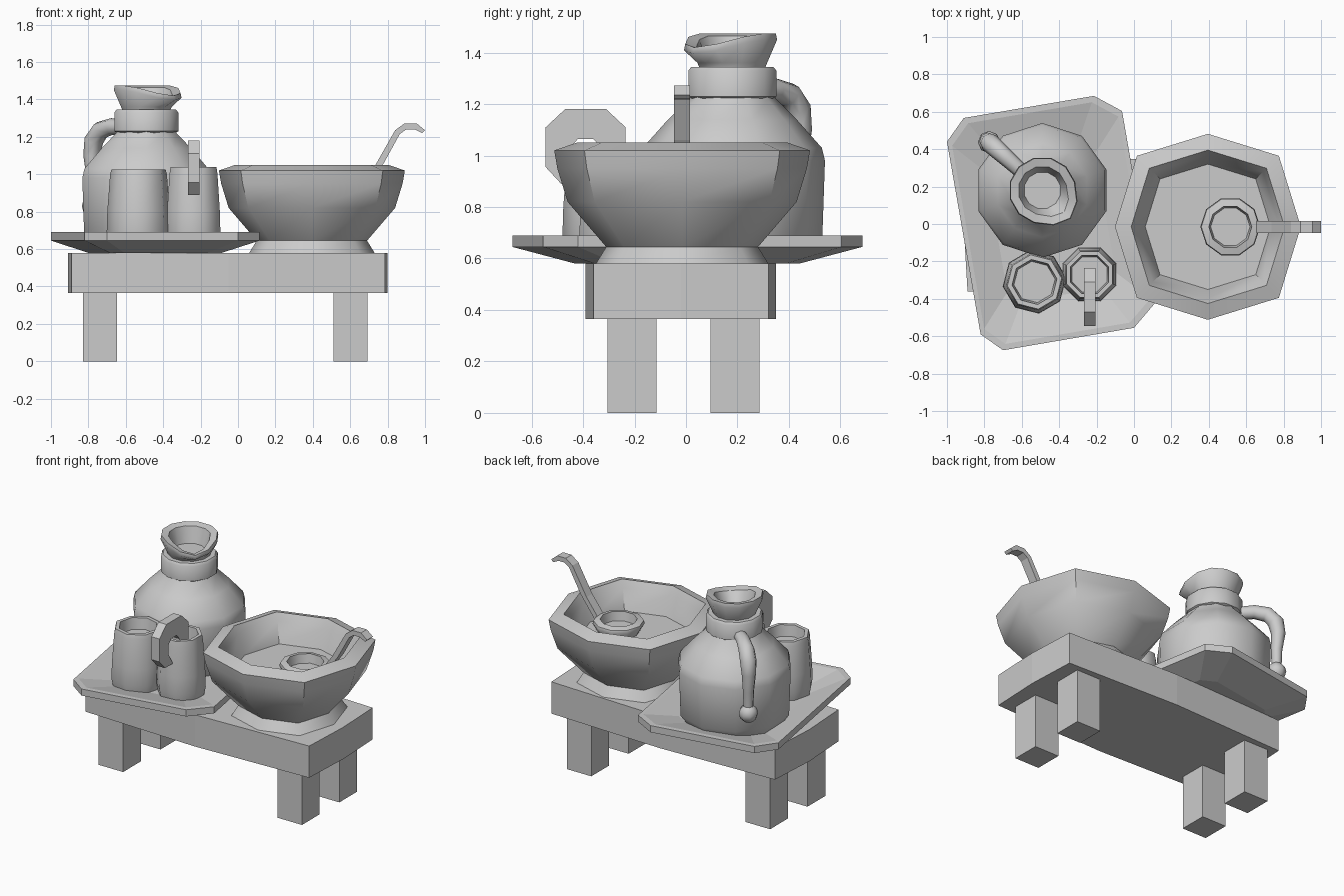
import bpy
import bmesh
import math
from mathutils import Vector

cube = bpy.data.objects.get("Cube")
if cube:
    bpy.data.objects.remove(cube)

clay = bpy.data.materials.new("light_grey_clay")
clay.use_nodes = True
grey = (0.6, 0.6, 0.6, 1)
clay.diffuse_color = grey
clay.node_tree.nodes["Principled BSDF"].inputs["Base Color"].default_value = grey


def finish(name, bm, smooth=None):
    bmesh.ops.recalc_face_normals(bm, faces=bm.faces)
    for f in bm.faces:
        f.smooth = smooth is not None
    mesh = bpy.data.meshes.new(name)
    bm.to_mesh(mesh)
    bm.free()
    mesh.materials.append(clay)
    if smooth is not None:
        mesh.set_sharp_from_angle(angle=math.radians(smooth))
    obj = bpy.data.objects.new(name, mesh)
    bpy.context.collection.objects.link(obj)
    return obj


def loft(name, rings, smooth=None):
    """Skin a stack of equal-length point rings and cap both ends."""
    bm = bmesh.new()
    rows = [[bm.verts.new(p) for p in ring] for ring in rings]
    n = len(rows[0])
    for a, b in zip(rows, rows[1:]):
        for i in range(n):
            j = (i + 1) % n
            bm.faces.new((a[i], a[j], b[j], b[i]))
    bm.faces.new(rows[0])
    bm.faces.new(rows[-1])
    return finish(name, bm, smooth)


def lathe(name, centre, profile, sides, turn=0, corner=1, smooth=50):
    """Revolve (radius, z) pairs; corner scales every second vertex."""
    rings = []
    for r, z in profile:
        ring = []
        for i in range(sides):
            a = math.radians(turn) + math.tau * i / sides
            k = r * (corner if i % 2 else 1)
            ring.append((centre[0] + k * math.cos(a), centre[1] + k * math.sin(a), z))
        rings.append(ring)
    return loft(name, rings, smooth)


def box(name, lo, hi):
    ring = [(lo[0], lo[1]), (hi[0], lo[1]), (hi[0], hi[1]), (lo[0], hi[1])]
    return loft(name, [[(x, y, z) for x, y in ring] for z in (lo[2], hi[2])])


def tube(name, points, radii, sides=8):
    """Sweep a round section along a path lying in a vertical plane."""
    pts = [Vector(p) for p in points]
    flat = pts[-1] - pts[0]
    side = Vector((-flat.y, flat.x, 0)).normalized()
    rings = []
    for i, p in enumerate(pts):
        along = (pts[min(i + 1, len(pts) - 1)] - pts[max(i - 1, 0)]).normalized()
        up = along.cross(side)
        rings.append([p + radii[i] * (side * math.cos(a) + up * math.sin(a))
                      for a in (math.tau * k / sides for k in range(sides))])
    return loft(name, rings, 50)


# Table with slightly bowed sides
top = [(-0.89, -0.36), (-0.05, -0.39), (0.785, -0.36), (0.8, -0.02),
       (0.785, 0.32), (-0.05, 0.35), (-0.89, 0.32), (-0.91, -0.02)]
loft("table_top", [[(x, y, z) for x, y in top] for z in (0.365, 0.58)])
for end, x in (("right", -0.83), ("left", 0.51)):
    for row, y in (("front", -0.305), ("back", 0.095)):
        box(f"{row}_{end}_leg", (x, y, 0), (x + 0.183, y + 0.19, 0.37))

# Serving tray, a clipped rectangle turned a little
outline = [(-1, 0.44), (-0.82, -0.59), (-0.7, -0.675), (0, -0.555),
           (0.115, -0.42), (-0.064, 0.604), (-0.214, 0.685), (-0.91, 0.567)]
cx, cy = -0.445, 0.005
loft("tray", [[(cx + (x - cx) * s, cy + (y - cy) * s, z) for x, y in outline]
              for s, z in ((0.64, 0.58), (1, 0.645), (1, 0.69), (0.95, 0.69), (0.62, 0.635))])

# Large bowl with foot and shallow contents
lathe("bowl", (0.395, -0.015),
      [(0.335, 0.58), (0.295, 0.645), (0.445, 0.82), (0.485, 0.95), (0.497, 1.02),
       (0.41, 1.05), (0.385, 1.0), (0.335, 0.87)], 8, 0, 1.08)

# Ladle cup and its hooked flat handle
lathe("ladle_cup", (0.515, -0.015),
      [(0.12, 0.85), (0.16, 0.92), (0.155, 0.94), (0.115, 0.95), (0.105, 0.89)], 10)
hook = [(0.63, 0.91), (0.67, 0.91), (0.78, 1.06), (0.865, 1.215), (0.9, 1.24),
        (0.945, 1.24), (0.985, 1.22), (1.0, 1.235), (0.955, 1.272), (0.89, 1.272),
        (0.84, 1.235), (0.735, 1.05)]
loft("ladle_handle", [[(x, y, z) for x, z in hook] for y in (-0.047, 0.015)])

# Pitcher body and shoulder
jug = (-0.49, 0.18)
lathe("pitcher_body", jug,
      [(0.3, 0.62), (0.35, 0.69), (0.36, 0.98), (0.348, 1.03), (0.25, 1.14),
       (0.17, 1.22), (0.16, 1.25)], 10, 18)
lathe("pitcher_collar", jug,
      [(0.16, 1.22), (0.177, 1.23), (0.177, 1.33), (0.165, 1.345), (0.12, 1.345)], 12, 15)

# Flared mouth, pulled down and out into a spout
mouth = lathe("pitcher_mouth", jug,
              [(0.13, 1.335), (0.14, 1.36), (0.18, 1.45), (0.175, 1.475),
               (0.13, 1.465), (0.1, 1.36)], 12, 15)
spout = Vector((0.707, -0.707))
for v in mouth.data.vertices:
    away = Vector((v.co.x - jug[0], v.co.y - jug[1]))
    pull = max(0, away.normalized().dot(spout)) ** 2
    if v.co.z > 1.4:
        v.co.z -= 0.055 * pull
        v.co.x += spout.x * 0.035 * pull ** 2
        v.co.y += spout.y * 0.035 * pull ** 2

# Pitcher handle ending in a round knob
back = Vector((-0.74, 0.67))


def behind(r, z):
    return (jug[0] + back.x * r, jug[1] + back.y * r, z)


path = [(0.15, 1.25), (0.25, 1.255), (0.33, 1.235), (0.38, 1.18),
        (0.395, 1.1), (0.385, 0.98), (0.385, 0.85)]
tube("pitcher_handle", [behind(r, z) for r, z in path],
     [0.04, 0.045, 0.05, 0.052, 0.045, 0.035, 0.03])
bm = bmesh.new()
bmesh.ops.create_uvsphere(bm, u_segments=8, v_segments=6, radius=0.06)
bmesh.ops.translate(bm, verts=bm.verts, vec=behind(0.385, 0.83))
finish("pitcher_handle_knob", bm, 50)

# Two small cups, rounded squares in plan
for name, centre, width, rim, turn in (("right_cup", (-0.532, -0.31), 0.16, 1.025, 8),
                                       ("left_cup", (-0.238, -0.27), 0.145, 1.04, 22.5)):
    shape = [(0.93, 0.62), (1.02, 0.69), (1, 0.8), (0.91, 1.0), (0.87, rim),
             (0.72, rim), (0.66, 0.95)]
    lathe(name, centre, [(width * s / 0.95, z) for s, z in shape], 8, turn, 1)

# Thick hooked handle over the rim of the left cup
grip = [(-0.235, 0.94), (-0.235, 1.11), (-0.31, 1.18), (-0.47, 1.18), (-0.545, 1.11),
        (-0.545, 0.955), (-0.485, 0.89), (-0.4, 0.89), (-0.45, 0.97), (-0.45, 1.03),
        (-0.42, 1.065), (-0.36, 1.065), (-0.33, 1.03), (-0.33, 0.94)]
loft("left_cup_handle", [[(x, y, z) for y, z in grip] for x in (-0.267, -0.207)])
